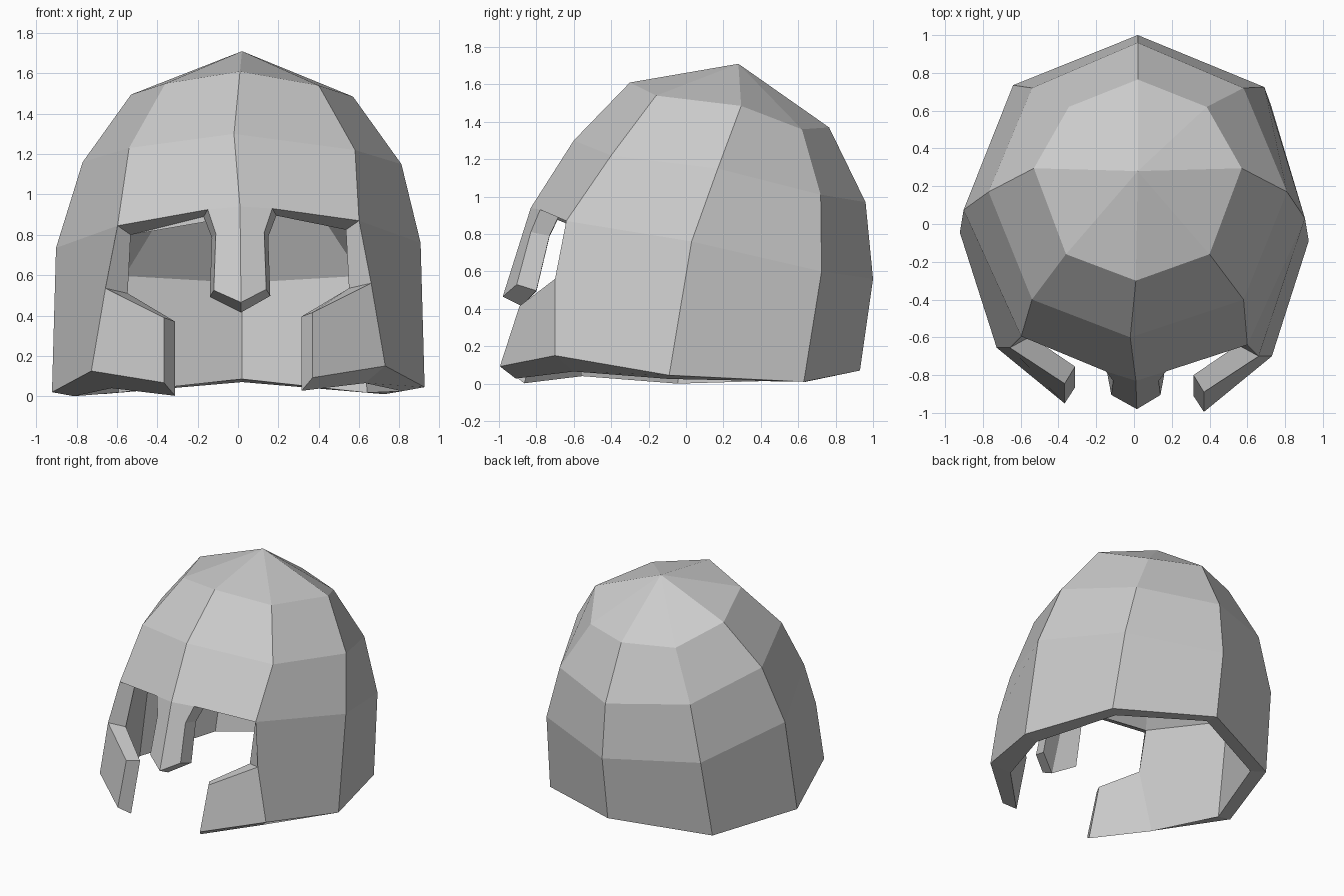
import bpy
import bmesh
from mathutils import Vector

cube = bpy.data.objects.get("Cube")
if cube:
    bpy.data.objects.remove(cube, do_unlink=True)

# Single steel colour
steel = bpy.data.materials.new("steel_grey")
steel.use_nodes = True
grey = (0.6, 0.6, 0.6, 1)
steel.diffuse_color = grey
steel.node_tree.nodes["Principled BSDF"].inputs["Base Color"].default_value = grey

# Thin walls below, a heavier crown above
WALL, CROWN_WALL = .11, .29

# Ribs of the left half, each running from the crown down to the rim
apex = (.02, .28, 1.71)
front = [(.01, -.3, 1.61), (-.02, -.6, 1.3), (.01, -.83, .94), (.015, -.98, .465)]
temple = [(.4, -.16, 1.54), (.58, -.4, 1.22), (.6, -.64, .87),
          (.66, -.7, .56), (.73, -.7, .15)]
side = [(.57, .295, 1.485), (.81, .17, 1.15), (.905, .03, .76), (.925, -.09, .045)]
nape = [(.385, .62, 1.36), (.58, .72, 1.01), (.69, .725, .6), (.725, .63, .01)]
back = [(.02, .765, 1.37), (.02, .96, .97), (.02, 1, .56), (.02, .93, .07)]

# Eye opening, nose guard and cheek corners
brow, bridge, nostril = (.17, -.78, .93), (.13, -.83, .81), (.14, -.905, .53)
cheek_top, cheek_tip = (.37, -.89, .415), (.37, -.995, .092)

# Rim corners whose wall is not square to the surface: step to the inner corner
rim_steps = {
    front[3]: (0, .1, -.05), nostril: (.02, .105, -.033),
    bridge: (.02, .1, -.02), brow: (.02, .1, -.035),
    cheek_top: (-.055, .09, -.02), cheek_tip: (-.055, .085, -.065),
    temple[2]: (-.065, .09, -.045), temple[3]: (-.11, .06, -.025),
    temple[4]: (-.1, .1, -.085), side[3]: (-.11, 0, -.02),
}


def left(p):
    return p


def right(p):
    """Mirror a corner, with the slight lopsidedness of a hand-beaten shell."""
    x, y, z = p
    if abs(x) < .05:
        return p
    if z > .97:
        return (.04 - x, y, z + .01)
    if y > .3:
        return (.05 - x, y + .01, z)
    return (.003 - x, y + .045, z - .025) if x > .3 else (.02 - x, y, z - .005)


bm = bmesh.new()
corners = {}
steps = {}


def corner(p, place):
    """Return the shared vertex for a corner of the chosen half."""
    q = place(p)
    if q not in corners:
        corners[q] = bm.verts.new(q)
        if p in rim_steps:
            step = Vector(rim_steps[p])
            if place is right:
                step.x = -step.x
            steps[corners[q]] = step
    return corners[q]


# Left-half panels: crown and dome bands between neighbouring ribs
panels = []
ribs = [front, temple, side, nape, back]
for a, b in zip(ribs, ribs[1:]):
    panels += [(apex, a[0], b[0]), (a[0], a[1], b[1], b[0])]
    if a is front:
        panels.append((a[1], a[2], brow, b[2], b[1]))
    else:
        panels.append((a[1], a[2], b[2], b[1]))
    if a is side or a is nape:
        panels.append((a[2], a[3], b[3], b[2]))

# Side wall, cheek guard and nose guard
panels += [
    (temple[2], temple[3], temple[4], side[3], side[2]),
    (cheek_top, cheek_tip, temple[4], temple[3]),
    (front[2], front[3], nostril, bridge, brow),
]

# Outer shell, both halves
for panel in panels:
    bm.faces.new([corner(p, left) for p in panel])
    bm.faces.new([corner(p, right) for p in reversed(panel)])
bm.normal_update()

# Inner shell, stepped in by the wall thickness
outer_faces = bm.faces[:]
rim = [(e.link_loops[0].vert, e.link_loops[0].link_loop_next.vert)
       for e in bm.edges if e.is_boundary]
inner = {}
for v in bm.verts[:]:
    depth = CROWN_WALL if v.co.z > 1 else WALL
    inner[v] = bm.verts.new(v.co + steps.get(v, -depth * v.normal))
for f in outer_faces:
    bm.faces.new([inner[v] for v in reversed(f.verts)])

# Rim joining the two shells
for a, b in rim:
    bm.faces.new((b, a, inner[a], inner[b]))

mesh = bpy.data.meshes.new("helmet_shell")
bm.to_mesh(mesh)
bm.free()
mesh.materials.append(steel)
shell = bpy.data.objects.new("helmet_shell", mesh)
bpy.context.collection.objects.link(shell)
